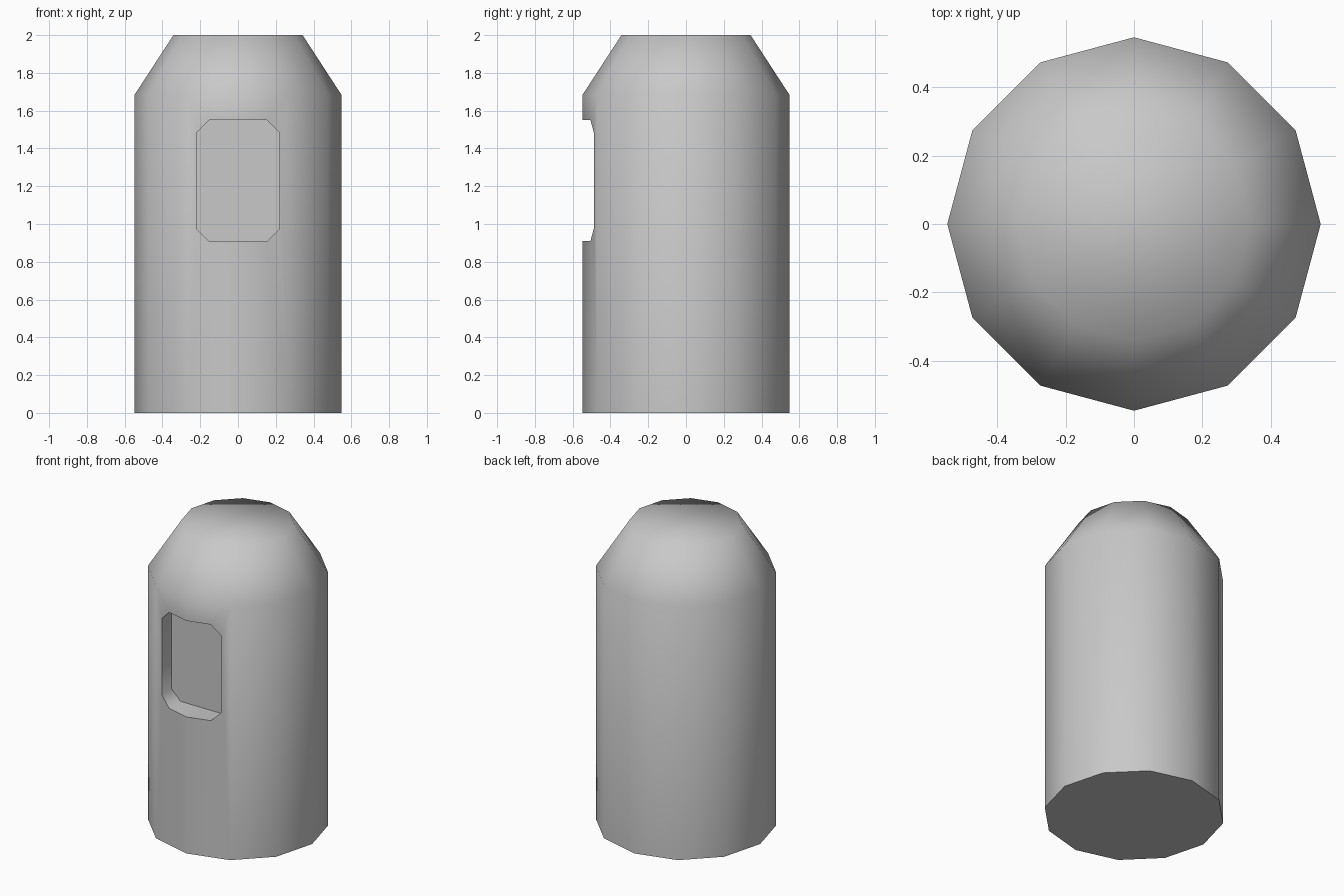
import bpy, bmesh, math
from mathutils import Vector

cube = bpy.data.objects.get("Cube")
if cube:
    bpy.data.objects.remove(cube, do_unlink=True)

grey = bpy.data.materials.new("plain_grey")
grey.use_nodes = True
colour = (0.58, 0.58, 0.58, 1)
grey.diffuse_color = colour
grey.node_tree.nodes["Principled BSDF"].inputs["Base Color"].default_value = colour


def loft(name, rings):
    """Closed solid through matching rings of points."""
    bm = bmesh.new()
    loops = [[bm.verts.new(p) for p in ring] for ring in rings]
    n = len(loops[0])
    for low, high in zip(loops, loops[1:]):
        for i in range(n):
            j = (i + 1) % n
            bm.faces.new((low[i], low[j], high[j], high[i]))
    bm.faces.new(loops[0][::-1])
    bm.faces.new(loops[-1])
    bmesh.ops.recalc_face_normals(bm, faces=bm.faces)
    mesh = bpy.data.meshes.new(name)
    bm.to_mesh(mesh)
    bm.free()
    mesh.materials.append(grey)
    obj = bpy.data.objects.new(name, mesh)
    bpy.context.collection.objects.link(obj)
    return obj


def circle(radius, z, sides=12):
    turns = [math.tau * i / sides for i in range(sides)]
    return [Vector((radius * math.cos(a), radius * math.sin(a), z)) for a in turns]


def window_outline(y, half_w=0.22, half_h=0.32, cut=0.066, mid_z=1.23):
    quarter = [(half_w, half_h - cut), (half_w - cut, half_h)]
    pts = quarter + [(-x, z) for x, z in reversed(quarter)]
    pts += [(-x, -z) for x, z in pts]
    return [Vector((x, y, mid_z + z)) for x, z in pts]


# Twelve-sided body with a sloped shoulder and flat top
body = loft("body", [circle(0.547, 0), circle(0.547, 1.685), circle(0.342, 2)])

# Window recess with clipped corners, cut into the front
cutter = loft("window_cutter", [window_outline(-0.8), window_outline(-0.385)])
cutter.hide_render = True
recess = body.modifiers.new("window_recess", "BOOLEAN")
recess.operation = "DIFFERENCE"
recess.solver = "EXACT"
recess.object = cutter

bpy.ops.object.select_all(action="DESELECT")
bpy.context.view_layer.objects.active = body
body.select_set(True)
bpy.ops.object.modifier_apply(modifier=recess.name)
bpy.data.objects.remove(cutter, do_unlink=True)

# Soft sides and shoulder, crisp base and window edges
bpy.ops.object.shade_smooth_by_angle(angle=math.radians(60))
